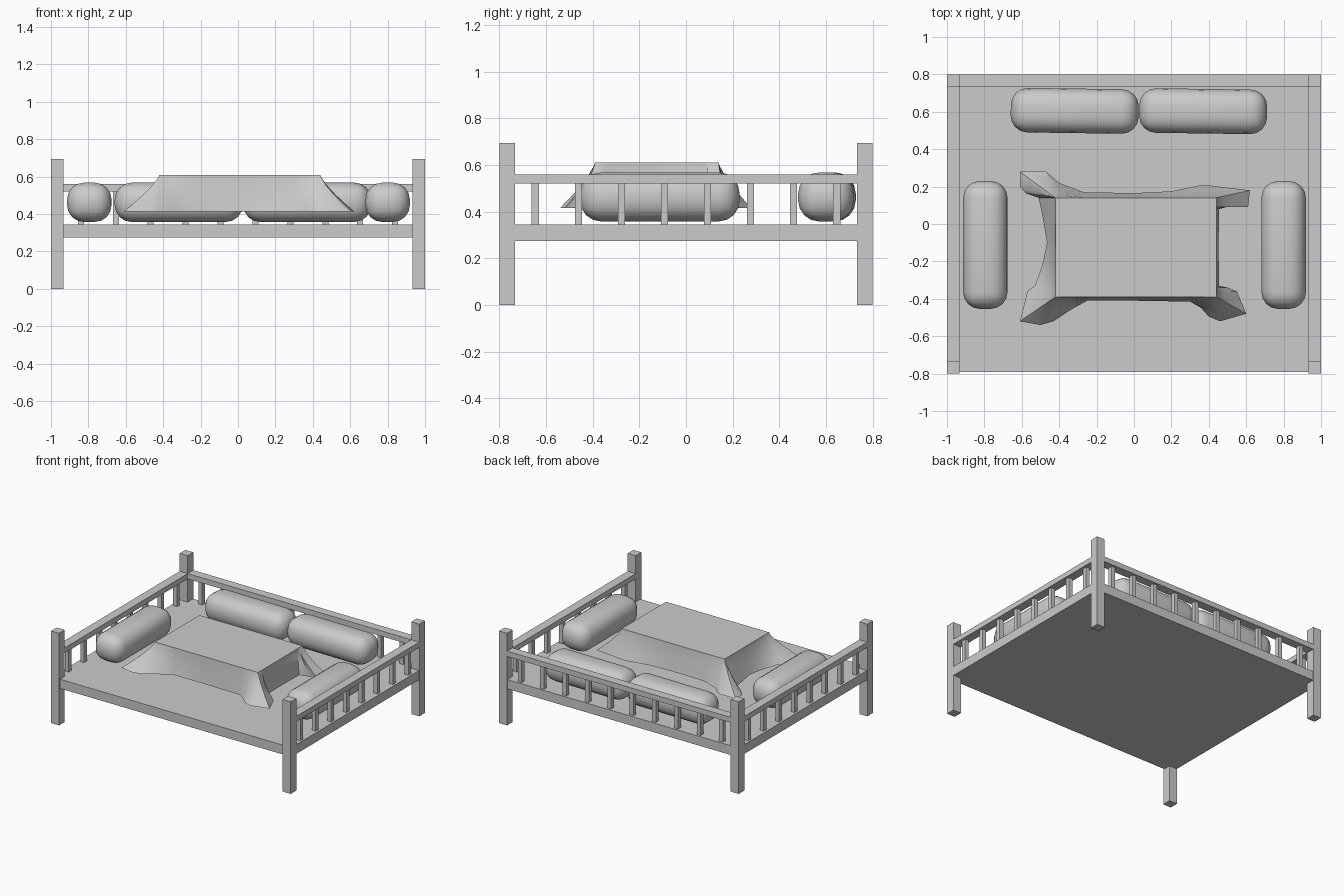
import bpy, bmesh
from math import radians

if "Cube" in bpy.data.objects:
    bpy.data.objects.remove(bpy.data.objects["Cube"])


def box(name, x0, x1, y0, y1, z0, z1):
    bpy.ops.mesh.primitive_cube_add(size=1, location=((x0 + x1) / 2, (y0 + y1) / 2, (z0 + z1) / 2))
    ob = bpy.context.object
    ob.name = name
    ob.scale = (x1 - x0, y1 - y0, z1 - z0)
    bpy.ops.object.transform_apply(location=False, rotation=False, scale=True)
    return ob


W = 0.067  # post and rail thickness

# Platform and corner posts
box("platform", -0.998, 0.998, -0.79, 0.798, 0.275, 0.345)
for sx in (-1, 1):
    for sy in (-1, 1):
        cx, cy = sx * (1 - W / 2), sy * (0.8 - W / 2)
        box("post", cx - W / 2, cx + W / 2, cy - W / 2, cy + W / 2, 0, 0.695)

# Side rails with slats
for sx in (-1, 1):
    cx = sx * (1 - W / 2)
    box("side_rail", cx - W / 2, cx + W / 2, -0.735, 0.735, 0.52, 0.56)
    for i in range(8):
        y = -0.645 + i * 1.29 / 7
        box("side_slat", cx - 0.016, cx + 0.016, y - 0.016, y + 0.016, 0.34, 0.525)

# Back rail with slats
box("back_rail", -0.935, 0.935, 0.8 - W, 0.8, 0.52, 0.56)
for i in range(10):
    x = -0.84 + i * 1.68 / 9
    box("back_slat", x - 0.016, x + 0.016, 0.75, 0.782, 0.34, 0.525)


# Bolster cushions
def bolster(name, x, y, angle):
    ob = box(name, -0.342, 0.342, -0.119, 0.119, -0.105, 0.105)
    ob.location = (x, y, 0.463)
    ob.rotation_euler.z = radians(angle)
    bev = ob.modifiers.new("round", 'BEVEL')
    bev.width = 0.09
    bev.segments = 4
    bpy.ops.object.shade_smooth()


bolster("back_bolster_left", -0.317, 0.605, -0.8)
bolster("back_bolster_right", 0.37, 0.603, -0.8)
bolster("left_bolster", -0.795, -0.112, 90)
bolster("right_bolster", 0.8, -0.112, 90)

# Draped cloth: a flat top whose skirt runs down to a flaring hem
hem = [(0, -.41), (.3, -.415), (.36, -.45), (.40, -.495), (.46, -.52), (.60, -.48),
       (.55, -.36), (.50, -.34), (.455, -.33), (.452, -.12), (.455, .08),
       (.53, .10), (.61, .09), (.62, .18), (.45, .20), (.37, .21), (.2, .175), (0, .165),
       (-.27, .17), (-.4, .22), (-.47, .28), (-.61, .28), (-.61, .20), (-.58, .165),
       (-.51, .14), (-.49, .05), (-.465, -.1), (-.49, -.22), (-.53, -.33), (-.57, -.36),
       (-.61, -.52), (-.5, -.54), (-.43, -.52), (-.34, -.46), (-.25, -.41)]
bm = bmesh.new()
rings = []
for t in (0, 0.08, 0.3, 0.55, 0.8, 1):
    e = t ** 1.3
    ring = []
    for hx, hy in hem:
        tx = max(-0.42, min(0.44, hx))
        ty = max(-0.39, min(0.14, hy))
        ring.append(bm.verts.new((tx + (hx - tx) * e, ty + (hy - ty) * e, 0.61 - 0.195 * t)))
    rings.append(ring)
n = len(hem)
for a, b in zip(rings, rings[1:]):
    for i in range(n):
        j = (i + 1) % n
        bm.faces.new((a[i], b[i], b[j], a[j]))
bmesh.ops.remove_doubles(bm, verts=bm.verts[:], dist=0.0001)
# Close the top
bmesh.ops.contextual_create(bm, geom=[e for e in bm.edges if e.is_boundary and
                                      all(v.co.z > 0.609 for v in e.verts)])
bmesh.ops.recalc_face_normals(bm, faces=bm.faces[:])
me = bpy.data.meshes.new("cloth")
bm.to_mesh(me)
bm.free()
cloth = bpy.data.objects.new("cloth", me)
bpy.context.collection.objects.link(cloth)
bpy.ops.object.select_all(action='DESELECT')
cloth.select_set(True)
bpy.context.view_layer.objects.active = cloth
bpy.ops.object.shade_smooth_by_angle(angle=radians(35))
